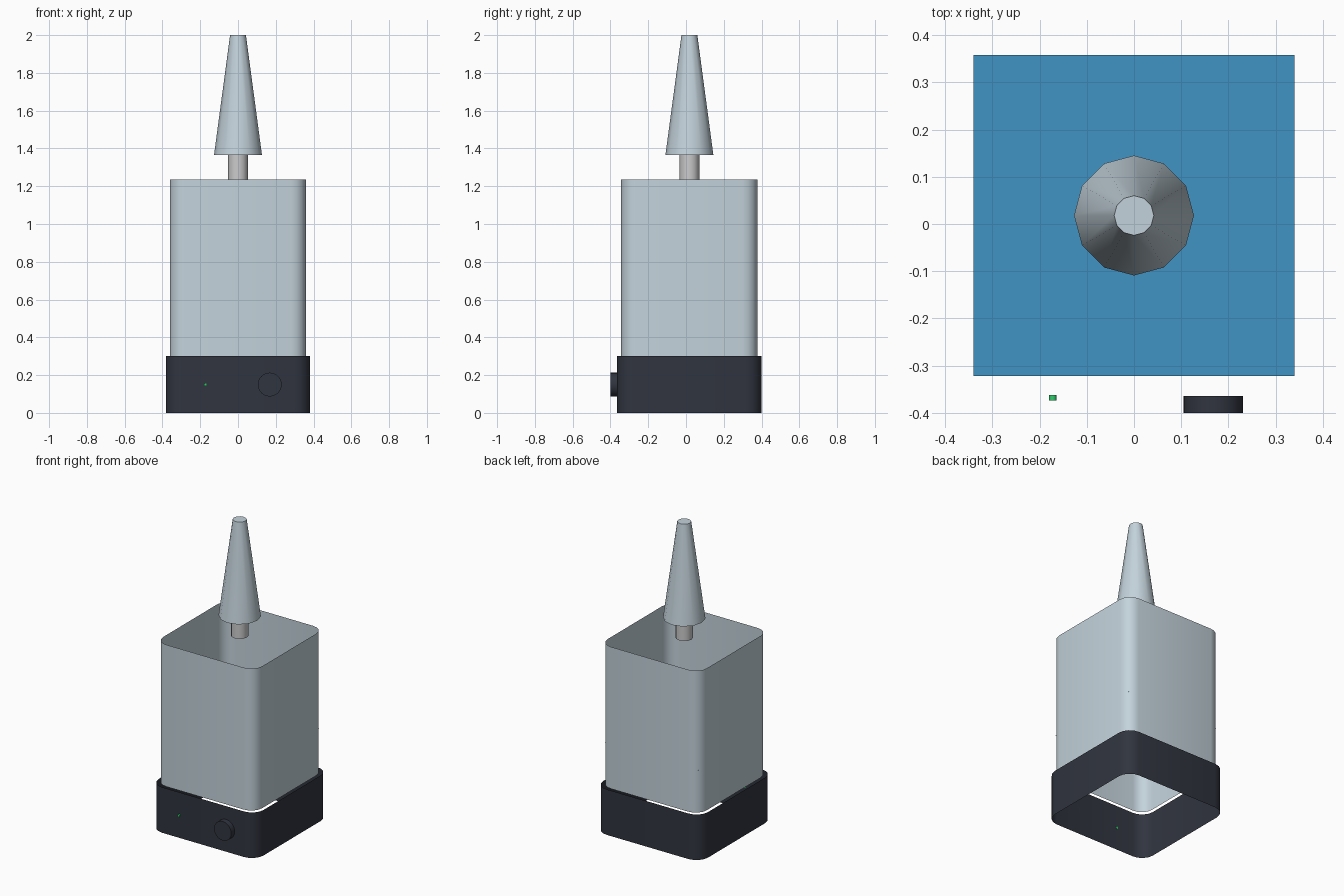
import bpy, bmesh
from math import sin, cos, pi, radians

if "Cube" in bpy.data.objects:
    bpy.data.objects.remove(bpy.data.objects["Cube"])

CY = 0.018  # body centre in y (the knob sticks out in front)


def colour(name, rgb):
    m = bpy.data.materials.new(name)
    m.diffuse_color = (*rgb, 1)
    m.use_nodes = True
    m.node_tree.nodes["Principled BSDF"].inputs["Base Color"].default_value = m.diffuse_color
    return m


GLASS = colour("pale_blue_grey", (0.55, 0.65, 0.71))
DARK = colour("dark_plastic", (0.03, 0.035, 0.05))
WATER = colour("water_blue", (0.05, 0.29, 0.55))
GREEN = colour("led_green", (0.03, 0.6, 0.15))


def finish(o, name, mat):
    o.name = o.data.name = name
    if mat:
        o.data.materials.append(mat)
    bpy.ops.object.select_all(action='DESELECT')
    o.select_set(True)
    bpy.context.view_layer.objects.active = o
    bpy.ops.object.shade_smooth_by_angle(angle=radians(40))
    return o


def rounded_sleeve(name, half, r, z0, z1, mat, seg=4):
    """Open, single-surface wall around a rounded square."""
    pts = []
    for q, (sx, sy) in enumerate([(1, 1), (-1, 1), (-1, -1), (1, -1)]):
        for i in range(seg + 1):
            a = (q + i / seg) * pi / 2
            pts.append((sx * (half - r) + r * cos(a), CY + sy * (half - r) + r * sin(a)))
    bm = bmesh.new()
    low = [bm.verts.new((x, y, z0)) for x, y in pts]
    top = [bm.verts.new((x, y, z1)) for x, y in pts]
    n = len(pts)
    for i in range(n):
        j = (i + 1) % n
        bm.faces.new((low[i], low[j], top[j], top[i]))
    me = bpy.data.meshes.new(name)
    bm.to_mesh(me)
    bm.free()
    o = bpy.data.objects.new(name, me)
    bpy.context.collection.objects.link(o)
    return finish(o, name, mat)


def round_part(name, r1, r2, depth, loc, sides, mat, rot=(0, 0, 0)):
    bpy.ops.mesh.primitive_cone_add(vertices=sides, radius1=r1, radius2=r2,
                                    depth=depth, location=loc, rotation=rot)
    return finish(bpy.context.object, name, mat)


# Base and tank walls, both open at top and bottom
rounded_sleeve("base_shell", 0.382, 0.085, 0.0, 0.30, DARK)
rounded_sleeve("tank_wall", 0.361, 0.08, 0.30, 1.235, GLASS)

# Water surface, its corners just reaching through the rounded tank corners
bpy.ops.mesh.primitive_plane_add(size=0.68, location=(0, CY, 0.58))
finish(bpy.context.object, "water_surface", WATER)

# Outlet stem and tapered nozzle
round_part("stem", 0.053, 0.053, 0.13, (0, CY, 1.30), 12, None)
round_part("nozzle", 0.127, 0.042, 0.635, (0, CY, 1.6825), 12, GLASS)

# Front controls
FRONT = (pi / 2, 0, 0)
round_part("control_knob", 0.063, 0.063, 0.036, (0.168, -0.382, 0.15), 24, DARK, FRONT)
round_part("indicator_light", 0.008, 0.008, 0.012, (-0.172, -0.368, 0.15), 12, GREEN, FRONT)
